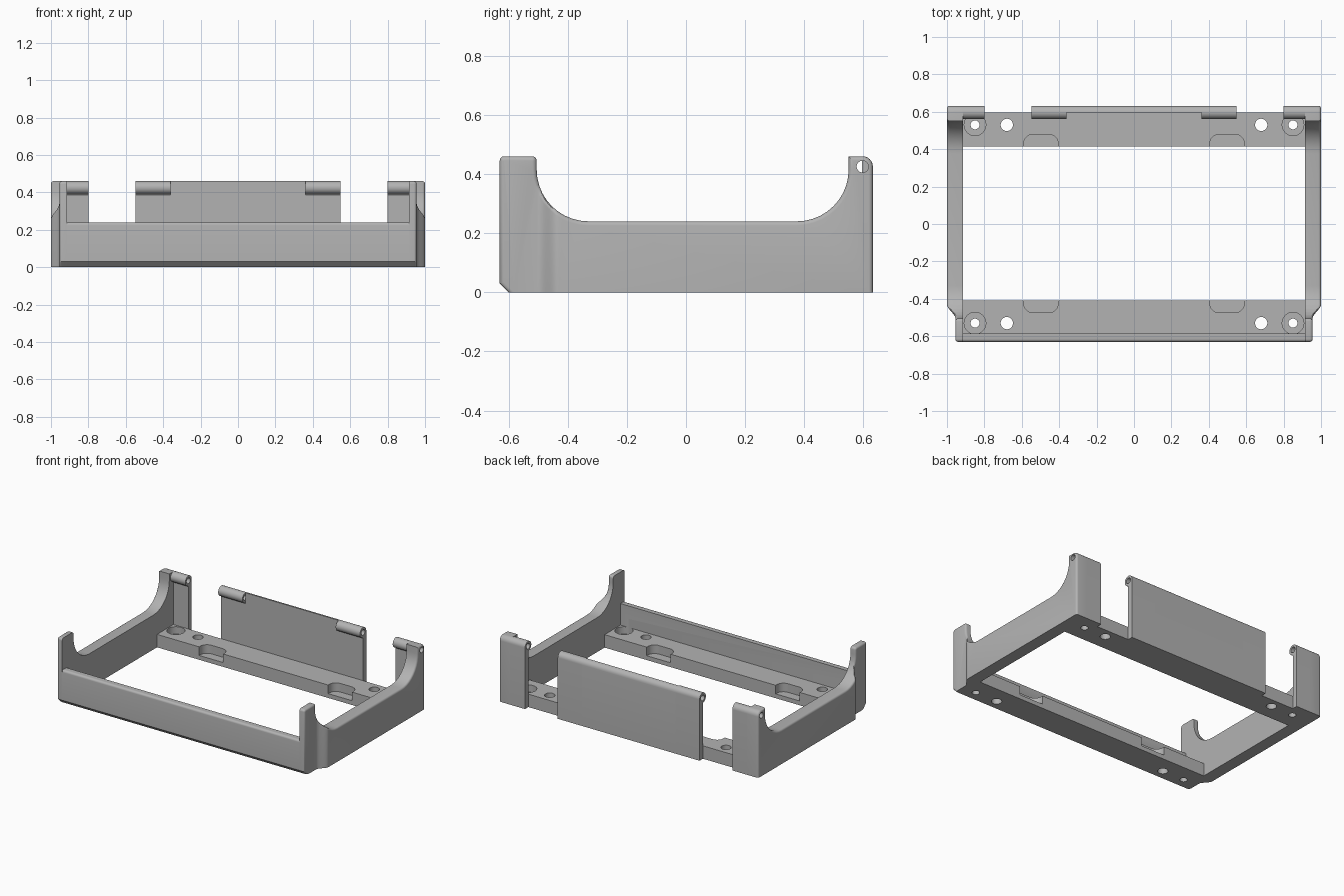
import bpy
import bmesh
from math import sin, cos, pi, radians
from mathutils import Vector

old = bpy.data.objects.get("Cube")
if old:
    bpy.data.objects.remove(old, do_unlink=True)

grey = bpy.data.materials.new("plain_grey")
grey.use_nodes = True
grey.diffuse_color = (0.45, 0.45, 0.45, 1)
grey.node_tree.nodes["Principled BSDF"].inputs["Base Color"].default_value = (0.45, 0.45, 0.45, 1)


def arc(cx, cy, rx, ry, start, end, steps=10):
    angles = [radians(start + (end - start) * i / steps) for i in range(steps + 1)]
    return [(cx + rx * cos(a), cy + ry * sin(a)) for a in angles]


def prism(points, axis, low, high):
    """Extrude a closed profile: yz points along X, or xy points along Z."""
    bm = bmesh.new()
    place = (lambda p: (low, *p)) if axis == "X" else (lambda p: (*p, low))
    face = bm.faces.new([bm.verts.new(place(p)) for p in points])
    new = bmesh.ops.extrude_face_region(bm, geom=[face])["geom"]
    shift = Vector((high - low, 0, 0) if axis == "X" else (0, 0, high - low))
    bmesh.ops.translate(bm, vec=shift, verts=[g for g in new if isinstance(g, bmesh.types.BMVert)])
    bmesh.ops.recalc_face_normals(bm, faces=bm.faces[:])
    return bm


def finish(bm, name):
    mesh = bpy.data.meshes.new(name)
    bm.to_mesh(mesh)
    bm.free()
    mesh.materials.append(grey)
    ob = bpy.data.objects.new(name, mesh)
    bpy.context.collection.objects.link(ob)
    return ob


def activate(ob):
    bpy.ops.object.select_all(action="DESELECT")
    ob.select_set(True)
    bpy.context.view_layer.objects.active = ob


def cut(ob, bm):
    cutter = finish(bm, "cutter")
    cutter.hide_render = True
    mod = ob.modifiers.new("cut", "BOOLEAN")
    mod.operation = "DIFFERENCE"
    mod.solver = "EXACT"
    mod.object = cutter
    activate(ob)
    bpy.ops.object.modifier_apply(modifier=mod.name)
    bpy.data.objects.remove(cutter, do_unlink=True)


def smooth(ob):
    activate(ob)
    bpy.ops.object.shade_smooth_by_angle(angle=radians(30))


def mirrored(bm, side):
    if side < 0:
        bmesh.ops.scale(bm, vec=(-1, 1, 1), verts=bm.verts[:])
        bmesh.ops.reverse_faces(bm, faces=bm.faces[:])
    return bm


INNER, RAIL = 0.915, 0.09
PIN_Y, PIN_Z = 0.597, 0.425


def pin_hole(side):
    low, high = sorted((side * 0.36, side * 1.1))
    return prism(arc(PIN_Y, PIN_Z, 0.02, 0.02, 0, 345, 23), "X", low, high)


# Side walls: scooped profile, rounded outer rim, stepped in towards the front
side_profile = ([(-0.6, 0), (0.632, 0)]
                + arc(PIN_Y, PIN_Z, 0.035, 0.035, 0, 90, 6)
                + [(0.55, 0.46)]
                + arc(0.375, 0.415, 0.175, 0.175, 0, -90)
                + arc(-0.33, 0.415, 0.175, 0.175, -90, -180)
                + arc(-0.52, 0.445, 0.015, 0.015, 0, 90, 4)
                + arc(-0.615, 0.445, 0.015, 0.015, 90, 180, 4)
                + [(-0.63, 0.03)])
for side, label in ((1, "left"), (-1, "right")):
    bm = prism(side_profile, "X", INNER, 1)
    rim = [e for e in bm.edges if all(v.co.x > 0.99 for v in e.verts)
           and max(v.co.z for v in e.verts) > 0.01]
    bmesh.ops.bevel(bm, geom=rim, offset=0.014, segments=4, profile=0.5, affect="EDGES")
    stations = [-0.505 + 0.0075 * i for i in range(11)]
    for y in stations:
        bmesh.ops.bisect_plane(bm, geom=bm.verts[:] + bm.edges[:] + bm.faces[:],
                               plane_co=(0, y, 0), plane_no=(0, 1, 0))
    for v in bm.verts:
        if v.co.x > 0.95:
            t = min(max((v.co.y + 0.505) / 0.075, 0), 1)
            v.co.x -= 0.045 * (1 - t * t * (3 - 2 * t))
    wall = finish(mirrored(bm, side), label + "_side_wall")
    cut(wall, pin_hole(side))
    smooth(wall)

# Back plates with rolled hinge knuckles along the top
plate_profile = ([(0.595, 0), (0.632, 0)]
                 + arc(PIN_Y, PIN_Z, 0.035, 0.035, 0, 90, 6) + [(0.595, 0.46)])
knuckle_profile = ([(0.595, 0), (0.632, 0)]
                   + arc(PIN_Y, PIN_Z, 0.035, 0.035, 0, 260, 22) + [(0.595, 0.385)])
for side, label in ((1, "left"), (-1, "right")):
    for name, low, high in (("back_post", 0.80, INNER), ("panel_hinge", 0.36, 0.547)):
        part = finish(mirrored(prism(knuckle_profile, "X", low, high), side), label + "_" + name)
        cut(part, pin_hole(side))
        smooth(part)
smooth(finish(prism(plate_profile, "X", -0.36, 0.36), "back_panel"))

# Front wall and rail in one section, and the plain back rail
front_profile = ([(-0.6, 0), (-0.41, 0), (-0.41, RAIL), (-0.585, RAIL), (-0.585, 0.24)]
                 + arc(-0.615, 0.225, 0.015, 0.015, 90, 180, 5) + [(-0.63, 0.03)])
back_profile = [(0.415, 0), (0.595, 0), (0.595, RAIL), (0.415, RAIL)]
for name, profile, face, into in (("front_wall_and_rail", front_profile, -0.41, -1),
                                  ("back_rail", back_profile, 0.415, 1)):
    rail = finish(prism(profile, "X", -INNER, INNER), name)
    hole_y = 0.53 * into
    for side in (1, -1):
        # Through hole, screw hole and its counterbore
        for x, radius, floor in ((0.68, 0.033, -0.1), (0.85, 0.024, -0.1), (0.85, 0.058, 0.04)):
            ring = arc(side * x, hole_y, radius, radius, 0, 348.75, 31)
            cut(rail, prism(ring, "Z", floor, 0.15))
        # Round-cornered finger pocket open to the inner edge
        pocket = ([(0.59, -0.05)] + arc(0.54, 0.014, 0.05, 0.05, 0, 90, 8)
                  + arc(0.455, 0.014, 0.05, 0.05, 90, 180, 8) + [(0.405, -0.05)])
        cut(rail, prism([(side * x, face + into * y) for x, y in pocket], "Z", 0.03, 0.15))
    smooth(rail)
